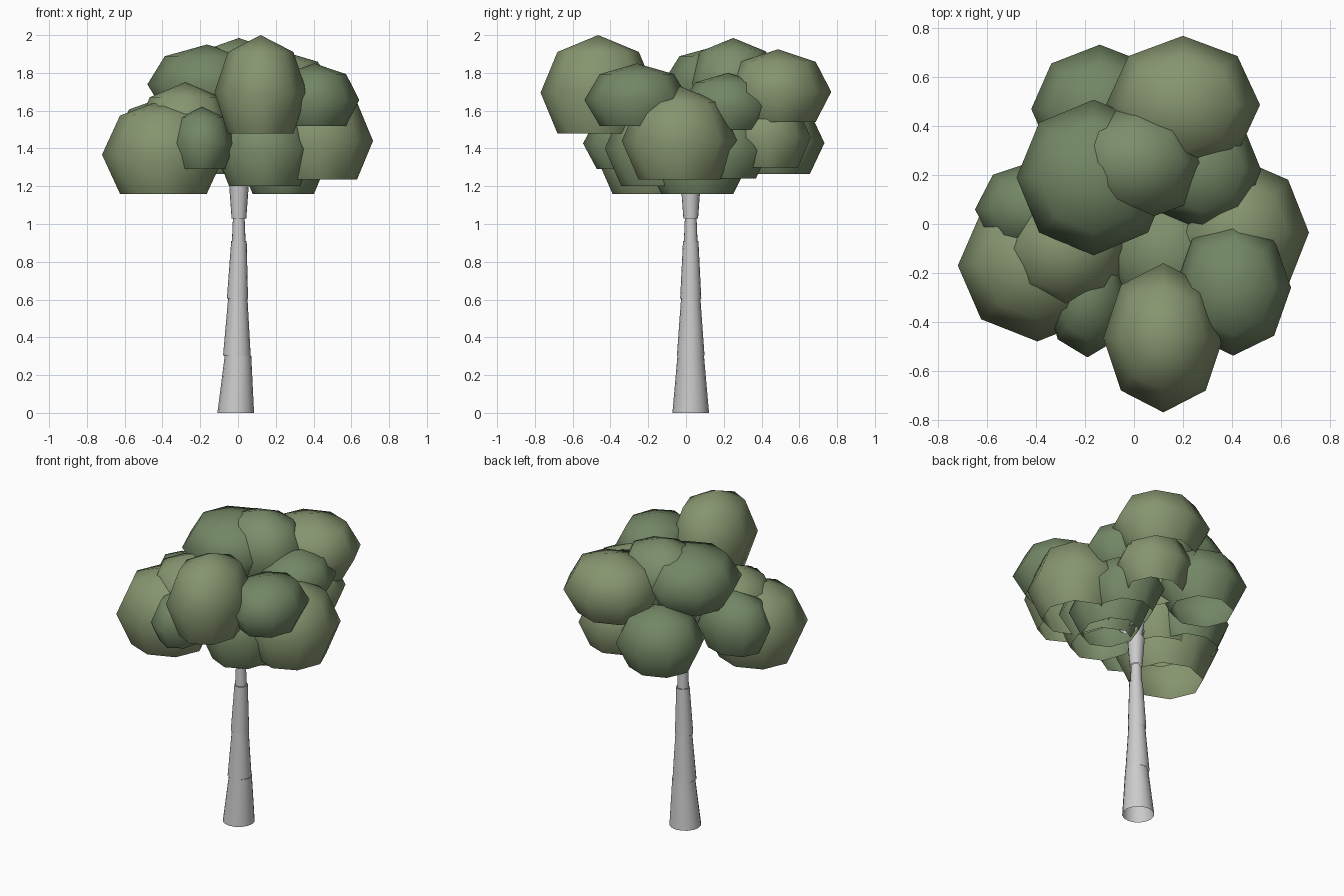
import bpy, bmesh
from mathutils import Vector


def material(name, rgb):
    m = bpy.data.materials.new(name)
    m.diffuse_color = (*rgb, 1)
    return m


OLIVE = material("olive_leaf", (0.24, 0.30, 0.16))
MID = material("mid_leaf", (0.20, 0.27, 0.145))
GREEN = material("green_leaf", (0.17, 0.24, 0.13))


def finish(bm, name, mat=None):
    for f in bm.faces:
        f.smooth = True
    me = bpy.data.meshes.new(name)
    bm.to_mesh(me)
    bm.free()
    ob = bpy.data.objects.new(name, me)
    bpy.context.collection.objects.link(ob)
    if mat:
        me.materials.append(mat)
    return ob


def tube(name, p0, r0, p1, r1, sides=16):
    """Open tapered tube with horizontal ends."""
    bm = bmesh.new()
    bmesh.ops.create_cone(bm, cap_ends=False, segments=sides, radius1=1, radius2=1, depth=2)
    for v in bm.verts:
        p, r = (Vector(p0), r0) if v.co.z < 0 else (Vector(p1), r1)
        v.co = p + Vector((v.co.x * r, v.co.y * r, 0))
    return finish(bm, name)


def leaf_clump(name, mat, x, y, bottom, top, rx, ry):
    """Eight-sided ball, open at the bottom below the 45 degree ring."""
    rz = (top - bottom) / 1.707
    bm = bmesh.new()
    bmesh.ops.create_uvsphere(bm, u_segments=8, v_segments=4, radius=1)
    bmesh.ops.delete(bm, geom=[v for v in bm.verts if v.co.z < -0.9], context='VERTS')
    for v in bm.verts:
        v.co = Vector((x + v.co.x * rx, y + v.co.y * ry, top - rz + v.co.z * rz))
    return finish(bm, name, mat)


# Trunk: stacked tapered sections, the last one flaring into the crown
sections = [
    ((-0.012, 0.025, 0), 0.097, (0.0, 0.025, 0.305), 0.070),
    ((-0.006, 0.025, 0.305), 0.073, (-0.001, 0.025, 0.61), 0.051),
    ((-0.003, 0.025, 0.605), 0.056, (0.005, 0.025, 0.91), 0.041),
    ((0.004, 0.025, 0.91), 0.036, (0.004, 0.025, 1.03), 0.031),
    ((0.005, 0.025, 1.03), 0.039, (0.005, 0.025, 1.22), 0.053),
]
for i, s in enumerate(sections):
    tube(f"trunk_section_{i + 1}", *s)

# Branches hidden in the crown
for i, end in enumerate([(0.14, -0.12, 1.45), (-0.14, -0.08, 1.42), (0.08, 0.22, 1.5)]):
    tube(f"branch_{i + 1}", (0.003, 0.025, 1.18), 0.03, end, 0.018, 8)

# Crown: x, y, bottom, top, radius x, radius y
clumps = [
    (OLIVE, 0.12, -0.465, 1.48, 2.00, 0.245, 0.305),   # upper front
    (OLIVE, -0.395, -0.17, 1.16, 1.66, 0.325, 0.31),   # lower left
    (OLIVE, -0.28, -0.10, 1.29, 1.75, 0.265, 0.265),   # middle left
    (GREEN, -0.19, -0.295, 1.29, 1.62, 0.172, 0.25),   # small front
    (OLIVE, 0.425, -0.035, 1.235, 1.73, 0.29, 0.305),  # lower right
    (GREEN, 0.405, -0.26, 1.52, 1.85, 0.237, 0.278),   # upper right front
    (MID, 0.14, -0.13, 1.20, 1.68, 0.265, 0.30),       # lower front
    (GREEN, 0.24, 0.06, 1.16, 1.55, 0.23, 0.27),       # lowest right
    (GREEN, 0.24, 0.20, 1.24, 1.60, 0.24, 0.24),       # lower right back
    (OLIVE, 0.20, 0.487, 1.54, 1.925, 0.315, 0.282),   # upper back
    (OLIVE, 0.20, 0.43, 1.30, 1.68, 0.25, 0.23),       # middle back
    (GREEN, -0.14, 0.47, 1.265, 1.66, 0.28, 0.263),    # lower back left
    (GREEN, -0.165, 0.19, 1.59, 1.95, 0.315, 0.318),   # top left
    (MID, 0.005, 0.25, 1.57, 1.985, 0.285, 0.245),     # top centre
    (GREEN, 0.28, 0.22, 1.50, 1.80, 0.24, 0.245),      # middle right back
    (GREEN, -0.40, 0.06, 1.30, 1.67, 0.25, 0.20),      # middle left back
]
for i, (mat, *dims) in enumerate(clumps):
    leaf_clump(f"leaf_clump_{i + 1}", mat, *dims)
